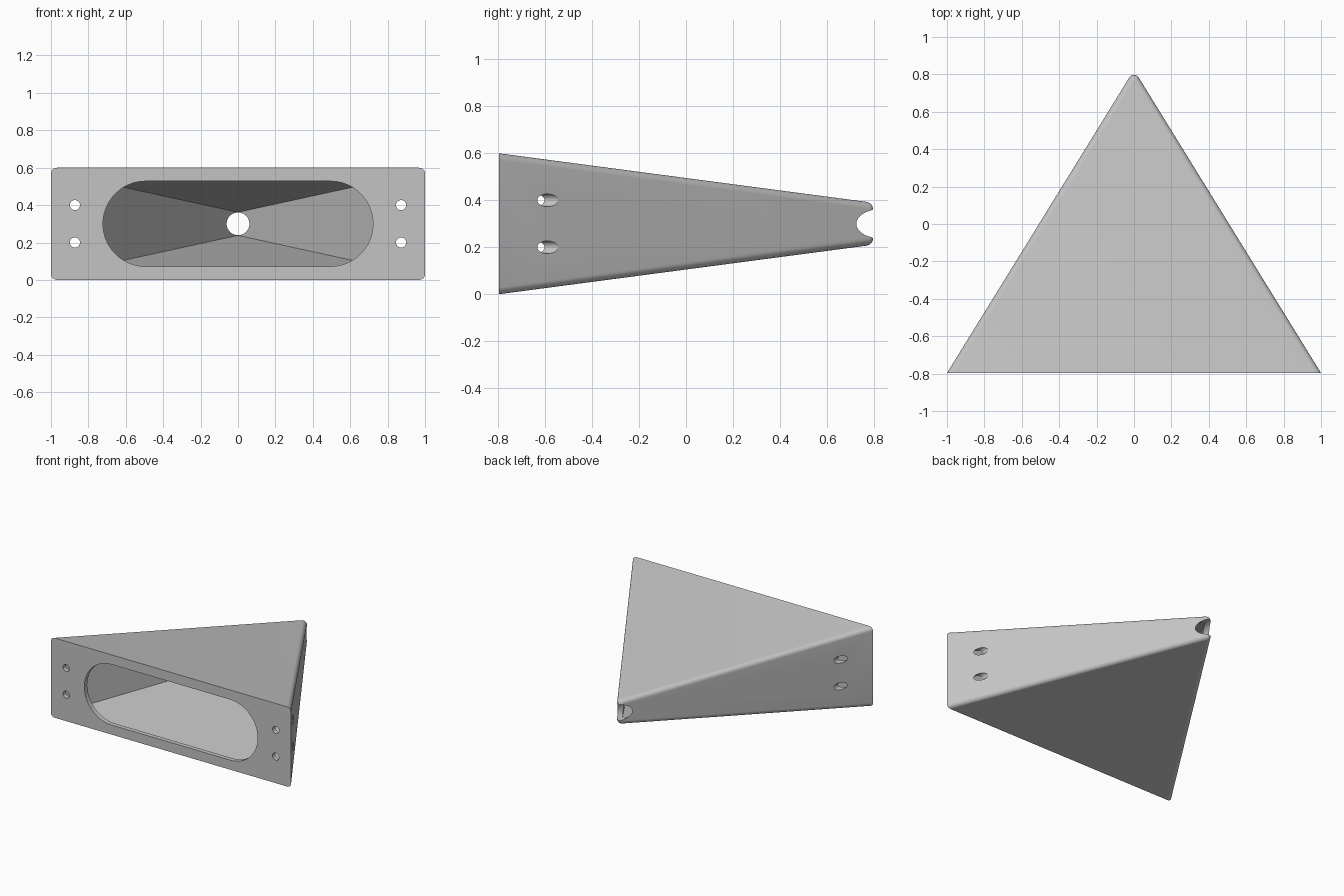
import bpy, bmesh
from math import acos, atan, atan2, cos, sin, pi, sqrt
from mathutils import Matrix

if "Cube" in bpy.data.objects:
    bpy.data.objects.remove(bpy.data.objects["Cube"], do_unlink=True)

grey = bpy.data.materials.new("plain_grey")
grey.use_nodes = True
colour = (0.55, 0.55, 0.55, 1)
grey.diffuse_color = colour
grey.node_tree.nodes["Principled BSDF"].inputs["Base Color"].default_value = colour

FRONT, BACK, MID = -0.797, 0.797, 0.3
TIP, FILLET = 0.03, 0.029          # tip radius seen from above, long edge fillet
STEPS, ARC = 8, 16


def finish(name, bm):
    bmesh.ops.recalc_face_normals(bm, faces=bm.faces[:])
    mesh = bpy.data.meshes.new(name)
    bm.to_mesh(mesh)
    bm.free()
    mesh.materials.append(grey)
    obj = bpy.data.objects.new(name, mesh)
    bpy.context.collection.objects.link(obj)
    return obj


def half_height(y):
    return 0.3 - 0.132 * (y - FRONT)


def outline(inset):
    """Open path round the wedge: front right corner, rounded tip, front left corner."""
    yc = BACK - TIP
    run = yc - FRONT
    tilt = acos(TIP / sqrt(1 + run * run)) - atan(run)
    r = TIP - inset
    corner = (r + sin(tilt) * run) / cos(tilt)
    angles = [tilt + (pi - 2 * tilt) * i / ARC for i in range(ARC + 1)]
    tip = [(r * cos(a), yc + r * sin(a)) for a in angles]
    return [(corner, FRONT)] + tip + [(-corner, FRONT)]


def wedge_body():
    """Stack of inset outlines, so the long edges and the tip are rounded."""
    bm = bmesh.new()
    rings = []
    for side in (-1, 1):
        for k in range(STEPS + 1):
            a = pi / 2 * (k / STEPS if side > 0 else 1 - k / STEPS)
            drop = FILLET * (1 - sin(a))
            rings.append([bm.verts.new((x, y, MID + side * (half_height(y) - drop)))
                          for x, y in outline(FILLET * (1 - cos(a)))])
    for low, high in zip(rings, rings[1:]):
        for i in range(len(low) - 1):
            bm.faces.new((low[i], low[i + 1], high[i + 1], high[i]))
    bm.faces.new(rings[0])
    bm.faces.new(rings[-1])
    bm.faces.new([r[0] for r in rings] + [r[-1] for r in reversed(rings)])
    return finish("wedge_shell", bm)


def cavity():
    """Tapering hollow that ends in an upright edge behind the tip."""
    bm = bmesh.new()
    x, z, y0, y1, z1 = 0.945, 0.268, -0.763, 0.755, 0.062
    a, b, c, d = [bm.verts.new((sx * x, y0, MID + sz * z))
                  for sx, sz in ((-1, -1), (1, -1), (1, 1), (-1, 1))]
    low, high = [bm.verts.new((0, y1, MID + s * z1)) for s in (-1, 1)]
    for face in ((a, b, c, d), (a, b, low), (d, c, high), (b, c, high, low), (a, d, high, low)):
        bm.faces.new(face)
    return finish("cavity_cutter", bm)


def prism(name, points, y0, y1):
    """Extrude an x-z profile along y."""
    bm = bmesh.new()
    face = bm.faces.new([bm.verts.new((x, y0, z)) for x, z in points])
    moved = bmesh.ops.extrude_face_region(bm, geom=[face])["geom"]
    bmesh.ops.translate(bm, vec=(0, y1 - y0, 0),
                        verts=[v for v in moved if isinstance(v, bmesh.types.BMVert)])
    return finish(name, bm)


def circle(x, z, r, n=40):
    return [(x + r * cos(2 * pi * i / n), z + r * sin(2 * pi * i / n)) for i in range(n)]


def slot(half_width, r, n=24):
    points = []
    for side in (1, -1):
        for i in range(n + 1):
            a = -pi / 2 + pi * i / n
            points.append((side * (half_width - r + r * cos(a)), MID + side * r * sin(a)))
    return points


# Shell, hollow, front opening, tip hole and four fixing holes
shell = wedge_body()
cutters = [cavity(),
           prism("opening_cutter", slot(0.722, 0.228), -0.9, -0.7),
           prism("tip_hole_cutter", circle(0, MID, 0.061), 0.3, 1)]
for x in (-0.872, 0.872):
    for z in (0.2, 0.4):
        cutters.append(prism("fixing_hole_cutter", circle(x, z, 0.027), -0.9, 0))

bpy.context.view_layer.objects.active = shell
for cutter in cutters:
    mod = shell.modifiers.new("cut", "BOOLEAN")
    mod.operation = "DIFFERENCE"
    mod.solver = "EXACT"
    mod.object = cutter
    bpy.ops.object.modifier_apply(modifier=mod.name)
    bpy.data.objects.remove(cutter, do_unlink=True)

bpy.ops.object.select_all(action="DESELECT")
shell.select_set(True)
bpy.ops.object.shade_smooth_by_angle(angle=pi / 6)
